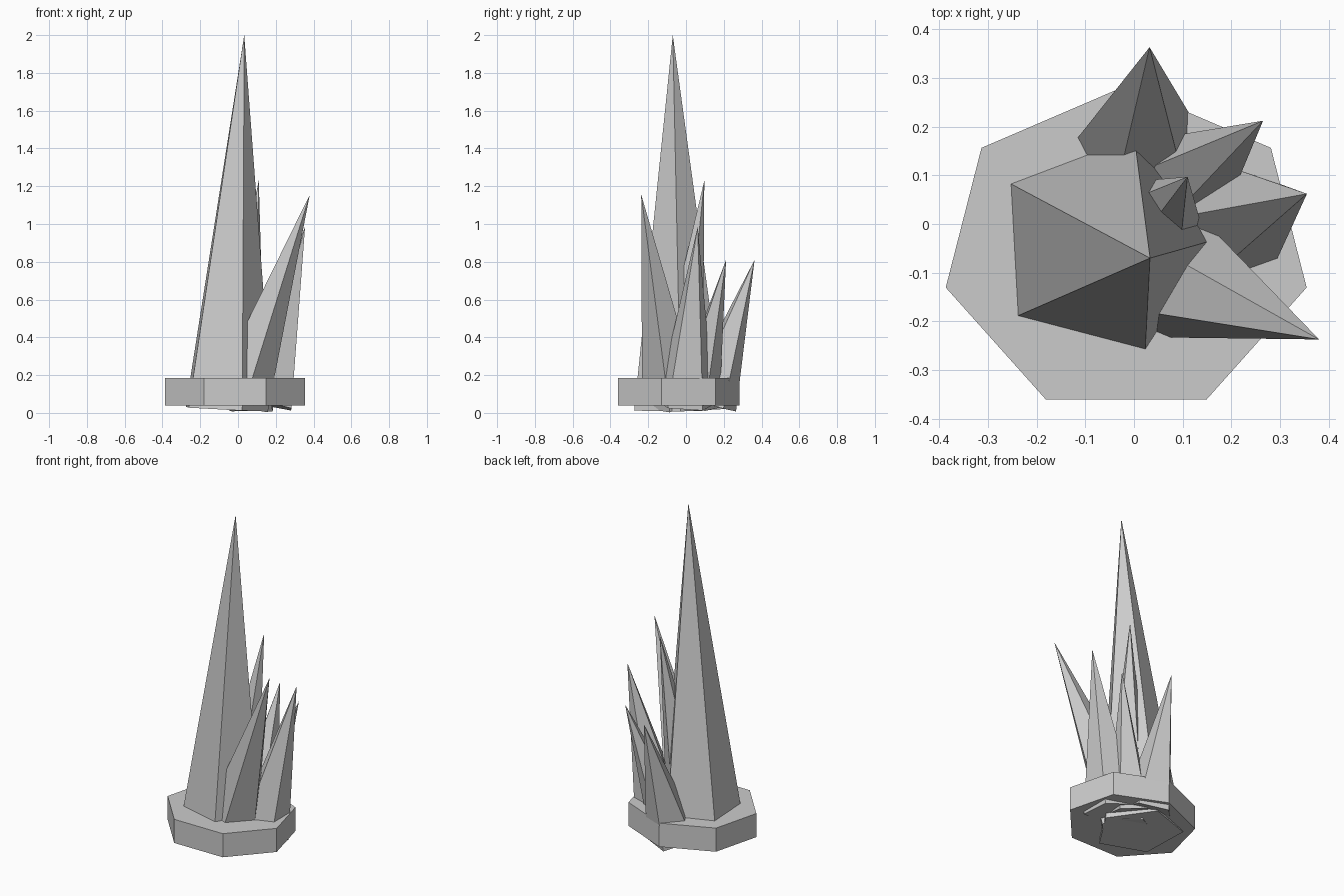
import bpy, bmesh
from math import radians, cos, sin, tau
from mathutils import Vector

if "Cube" in bpy.data.objects:
    bpy.data.objects.remove(bpy.data.objects["Cube"])


def make_object(name, bm):
    bmesh.ops.recalc_face_normals(bm, faces=bm.faces)
    mesh = bpy.data.meshes.new(name)
    bm.to_mesh(mesh)
    bm.free()
    obj = bpy.data.objects.new(name, mesh)
    bpy.context.collection.objects.link(obj)


def spike(name, base, tip, radius, phase):
    """Five-sided leaning cone; its base is square to its axis."""
    base, tip = Vector(base), Vector(tip)
    turn = Vector((0, 0, 1)).rotation_difference(tip - base)
    bm = bmesh.new()
    ring = []
    for i in range(5):
        a = radians(phase) + tau * i / 5
        ring.append(bm.verts.new(base + turn @ Vector((radius * cos(a), radius * sin(a), 0))))
    top = bm.verts.new(tip)
    bm.faces.new(ring)
    for i in range(5):
        bm.faces.new((ring[i], ring[(i + 1) % 5], top))
    make_object(name, bm)


# Seven-sided base slab, slightly squashed front to back
bm = bmesh.new()
corners = [(-0.016 + 0.38 * cos(radians(90) + tau * i / 7),
            -0.055 + 0.339 * sin(radians(90) + tau * i / 7)) for i in range(7)]
low = [bm.verts.new((x, y, 0.04)) for x, y in corners]
high = [bm.verts.new((x, y, 0.185)) for x, y in corners]
bm.faces.new(low)
bm.faces.new(high)
for i in range(7):
    j = (i + 1) % 7
    bm.faces.new((low[i], low[j], high[j], high[i]))
make_object("base_slab", bm)

# Crystal spikes: name, base centre, tip, radius, rotation
spikes = [
    ("main_spike", (-0.067, -0.041, 0.02), (0.033, -0.07, 2.0), 0.25, 3),
    ("front_right_spike", (0.0, -0.07, 0.06), (0.38, -0.237, 1.155), 0.168, -7),
    ("back_spike", (0.003, 0.125, 0.05), (0.032, 0.363, 0.81), 0.15, 31),
    ("right_spike", (0.157, -0.003, 0.045), (0.355, 0.062, 0.985), 0.158, 36),
    ("back_right_spike", (0.07, 0.05, 0.05), (0.265, 0.212, 0.81), 0.13, 24),
    ("inner_spike", (0.0, -0.06, 0.03), (0.11, 0.097, 1.23), 0.15, 14),
]
for s in spikes:
    spike(*s)
